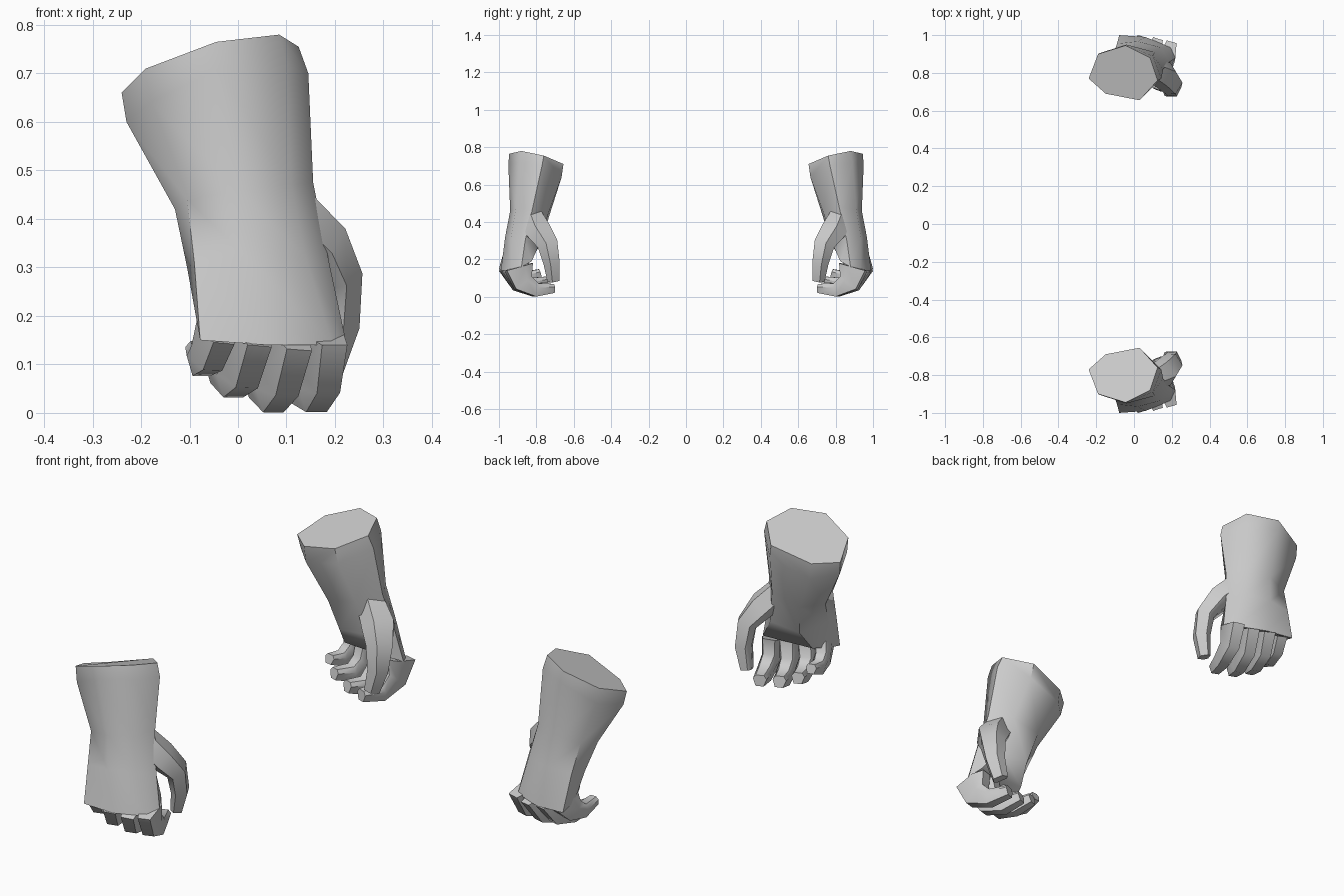
import bpy, bmesh
from mathutils import Vector

if "Cube" in bpy.data.objects:
    bpy.data.objects.remove(bpy.data.objects["Cube"])

skin = bpy.data.materials.new("plain_grey")
skin.diffuse_color = (0.6, 0.6, 0.6, 1)
skin.use_nodes = True
skin.node_tree.nodes["Principled BSDF"].inputs["Base Color"].default_value = skin.diffuse_color


def loft(name, rings, angle):
    """Skin closed rings of points, cap both ends, mirror to the second hand."""
    bm = bmesh.new()
    loops = [[bm.verts.new(p) for p in ring] for ring in rings]
    n = len(loops[0])
    for a, b in zip(loops, loops[1:]):
        for i in range(n):
            j = (i + 1) % n
            bm.faces.new((a[i], a[j], b[j], b[i]))
    bm.faces.new(loops[0])
    bm.faces.new(loops[-1])
    bmesh.ops.recalc_face_normals(bm, faces=bm.faces)
    me = bpy.data.meshes.new(name)
    bm.to_mesh(me)
    bm.free()
    me.materials.append(skin)
    ob = bpy.data.objects.new(name, me)
    bpy.context.collection.objects.link(ob)
    bpy.context.view_layer.objects.active = ob
    ob.select_set(True)
    bpy.ops.object.shade_smooth_by_angle(angle=angle)
    ob.select_set(False)
    mod = ob.modifiers.new("second_hand", 'MIRROR')
    mod.use_axis = (False, True, False)
    mod.use_mirror_merge = False


def digit(name, path, sizes, across):
    """Six-sided tapering finger along a bent path."""
    pts = [Vector(p) for p in path]
    rings = []
    for i, (p, (w, t)) in enumerate(zip(pts, sizes)):
        tan = (pts[min(i + 1, len(pts) - 1)] - pts[max(i - 1, 0)]).normalized()
        side = Vector(across)
        side = (side - tan * side.dot(tan)).normalized()
        up = tan.cross(side)
        rings.append([p + side * w * a + up * t * b for a, b in
                      ((1, -.35), (.6, 1), (-.6, 1), (-1, -.35), (-.6, -1), (.6, -1))])
    loft(name, rings, 0.9)


# forearm, wrist and palm: seven-sided rings from the cut end to the knuckles
loft("forearm_and_palm", [
    [(-.24, -.77, .66), (-.19, -.90, .71), (-.045, -.945, .765), (.085, -.88, .78),
     (.125, -.76, .755), (.03, -.655, .71), (-.15, -.69, .66)],
    [(-.23, -.78, .60), (-.18, -.905, .64), (-.04, -.95, .71), (.10, -.89, .72),
     (.145, -.77, .70), (.04, -.665, .64), (-.14, -.69, .59)],
    [(-.13, -.82, .42), (-.105, -.91, .44), (0, -.94, .46), (.11, -.91, .47),
     (.155, -.82, .475), (.08, -.735, .45), (-.06, -.735, .42)],
    [(-.105, -.88, .30), (-.09, -.955, .31), (.02, -.967, .32), (.14, -.935, .32),
     (.19, -.86, .30), (.12, -.78, .29), (-.03, -.775, .28)],
    [(-.08, -.92, .17), (-.078, -1.0, .15), (.06, -.99, .14), (.195, -.935, .14),
     (.22, -.88, .16), (.19, -.825, .19), (-.05, -.84, .19)],
], 0.9)

# four curled fingers
KNUCKLE_LINE = (.96, .27, 0)
SIZES = [(.045, .075), (.041, .055), (.037, .036), (.029, .024)]
for name, scale, path in (
    ("index_finger", 1.0, [(.18, -.895, .16), (.175, -.872, .075), (.16, -.80, .037), (.125, -.71, .045)]),
    ("middle_finger", 1.0, [(.108, -.915, .16), (.09, -.88, .072), (.072, -.81, .037), (.04, -.73, .055)]),
    ("ring_finger", 0.97, [(.027, -.93, .17), (.008, -.895, .09), (-.01, -.83, .067), (-.04, -.75, .085)]),
    ("little_finger", 0.85, [(-.043, -.94, .18), (-.06, -.905, .125), (-.075, -.85, .107), (-.085, -.78, .128)]),
):
    digit(name, path, [(w * scale, t * scale) for w, t in SIZES], KNUCKLE_LINE)

# thumb, hanging from the wrist side of the palm
digit("thumb",
      [(.10, -.82, .42), (.165, -.785, .35), (.205, -.735, .28), (.208, -.715, .18), (.185, -.705, .085)],
      [(.06, .05), (.075, .05), (.06, .04), (.046, .034), (.036, .024)],
      (-.45, .9, 0))
